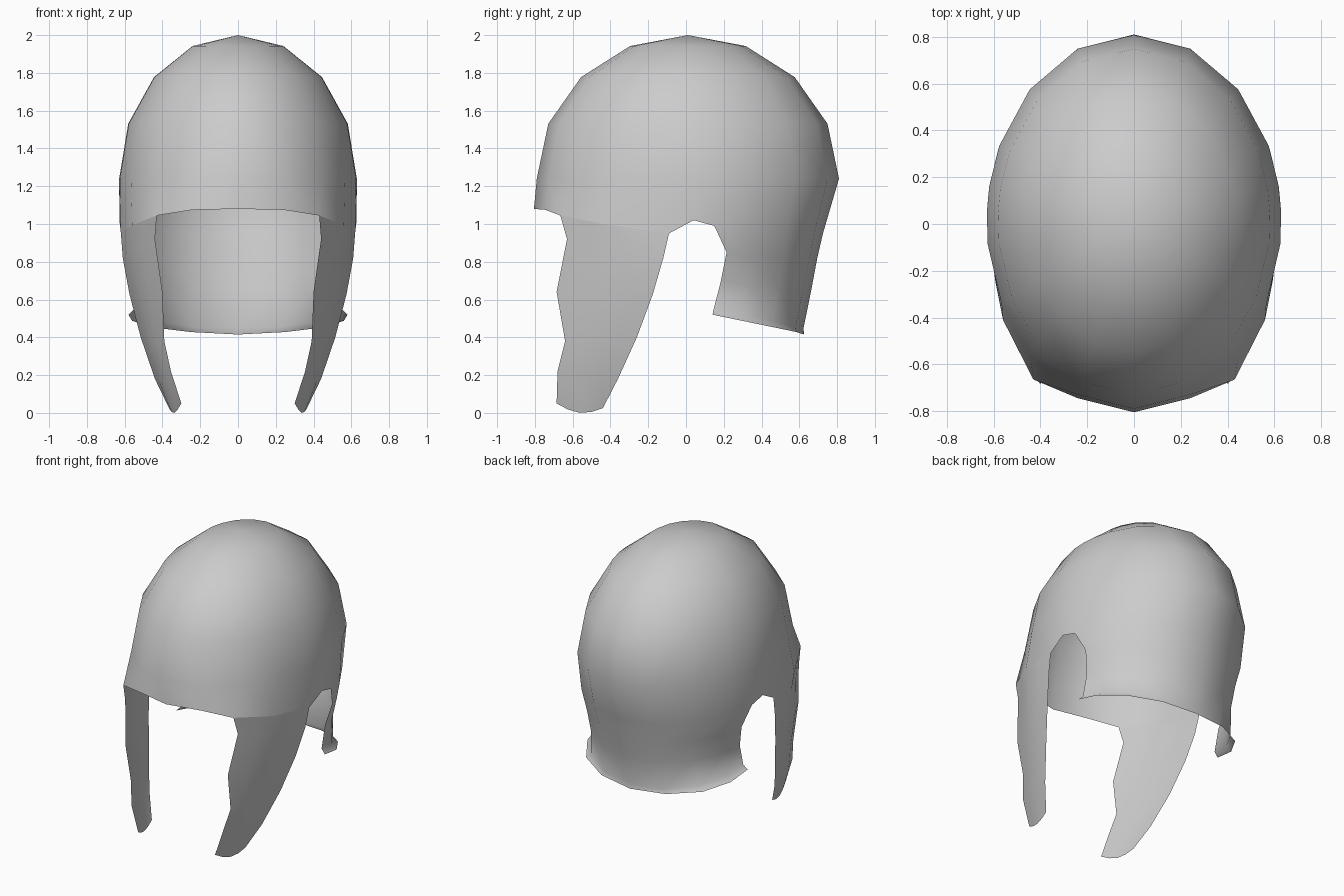
import bpy, bmesh, math
from mathutils import Vector

if "Cube" in bpy.data.objects:
    bpy.data.objects.remove(bpy.data.objects["Cube"])


def finish(name, bm):
    """Turn a right-hand half into a mirrored, smooth-shaded object."""
    bmesh.ops.remove_doubles(bm, verts=bm.verts, dist=0.0005)
    bmesh.ops.recalc_face_normals(bm, faces=bm.faces)
    if sum(f.normal.x * f.calc_area() for f in bm.faces) < 0:
        bmesh.ops.reverse_faces(bm, faces=bm.faces)
    mesh = bpy.data.meshes.new(name)
    bm.to_mesh(mesh)
    bm.free()
    obj = bpy.data.objects.new(name, mesh)
    bpy.context.collection.objects.link(obj)
    mod = obj.modifiers.new("mirror", 'MIRROR')
    mod.use_axis[0] = True
    mod.merge_threshold = 0.001
    for p in mesh.polygons:
        p.use_smooth = True
    return obj


def loft(bm, rows):
    """Skin rows of points that all have the same length."""
    grid = [[bm.verts.new(p) for p in r] for r in rows]
    for a, b in zip(grid, grid[1:]):
        for i in range(len(a) - 1):
            bm.faces.new((a[i], a[i + 1], b[i + 1], b[i]))


# Bowl: half ellipsoid, from crown down to its widest ring
AZ = [0, 22.5, 45, 64, 83, 93, 101, 114, 135, 157.5, 180]


def ring(elev):
    e = math.radians(elev)
    pts = []
    for a in AZ:
        t = math.radians(a)
        pts.append((0.63 * math.cos(e) * math.sin(t),
                    0.01 - 0.8 * math.cos(e) * math.cos(t),
                    1.24 + 0.76 * math.sin(e)))
    return pts


# Lower edge: brow, cheek joint, ear arch, then the nape
rim = [(0, -.805, 1.08), (.24, -.745, 1.075), (.43, -.665, 1.045),
       (.56, -.41, .995), (.62, -.09, .95), (.628, .04, 1.02),
       (.62, .15, .99), (.585, .30, .97), (.445, .53, .96),
       (.24, .68, .95), (0, .725, .95)]
bm = bmesh.new()
loft(bm, [ring(e) for e in (90, 67.5, 45, 22.5, 0)] + [rim])

# Neck guard: continues from the nape and ends in a small flared lip
neck = [
    rim[6:],
    [(.585, .215, .85), (.54, .33, .83), (.41, .52, .82), (.22, .655, .82), (0, .695, .82)],
    [(.55, .185, .70), (.51, .32, .68), (.40, .49, .67), (.22, .62, .66), (0, .665, .66)],
    [(.55, .147, .55), (.52, .30, .52), (.425, .455, .485), (.235, .58, .455), (0, .622, .447)],
    [(.58, .14, .52), (.56, .30, .487), (.455, .465, .453), (.25, .585, .428), (0, .625, .415)],
]
loft(bm, neck)
finish("helmet_bowl", bm)

# Cheek guards: rows from front edge to rear edge with an outward bulge
edges = [
    ((.43, -.665, 1.045), (.62, -.09, .95), .045),
    ((.44, -.63, .92), (.61, -.12, .82), .035),
    ((.40, -.685, .64), (.575, -.175, .63), .03),
    ((.39, -.64, .38), (.515, -.26, .40), .02),
    ((.355, -.68, .22), (.44, -.36, .18), .012),
    ((.30, -.685, .05), (.365, -.44, .025), .005),
]
rows = []
for i, (f, r, bulge) in enumerate(edges):
    f, r = Vector(f), Vector(r)
    row = []
    for k in range(5):
        u = k / 4
        p = f.lerp(r, u)
        p.x += bulge * math.sin(math.pi * u)
        if i == 5:
            p.z -= 0.037 * math.sin(math.pi * u)
        row.append(p)
    rows.append(row)
rows[0][2] = Vector(rim[3])
rows[0][1] = Vector(rim[2]).lerp(Vector(rim[3]), 0.5)
rows[0][3] = Vector(rim[3]).lerp(Vector(rim[4]), 0.5)
bm = bmesh.new()
loft(bm, rows)
finish("cheek_guards", bm)
